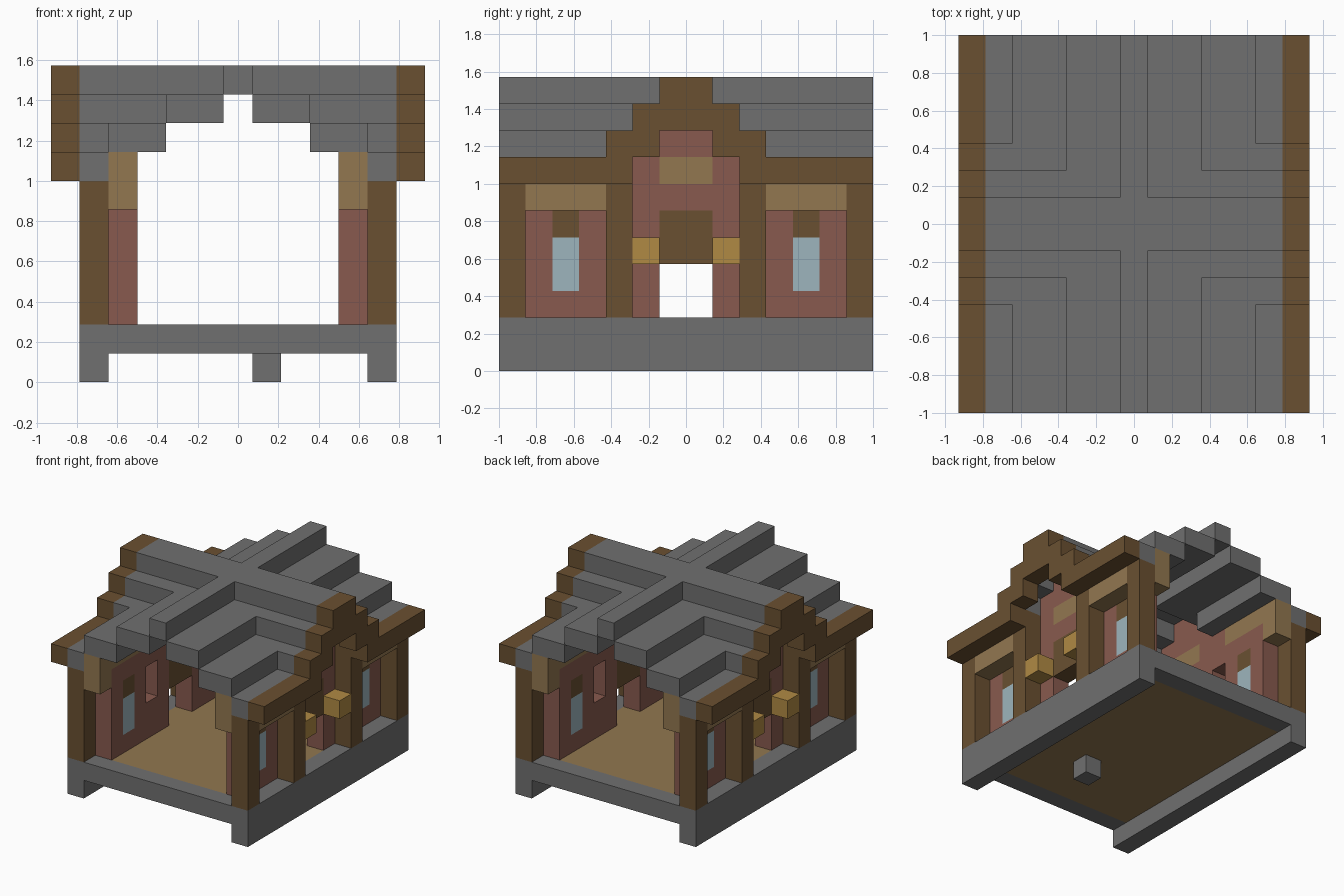
import bpy, bmesh
from mathutils import Matrix, Vector

cube = bpy.data.objects.get("Cube")
if cube:
    bpy.data.objects.remove(cube, do_unlink=True)

U = 1 / 7  # one block of the building grid


def material(name, hex_code):
    """Flat material from an sRGB hex colour."""
    srgb = [int(hex_code[i:i + 2], 16) / 255 for i in (0, 2, 4)]
    rgba = [((c + 0.055) / 1.055) ** 2.4 for c in srgb] + [1]
    mat = bpy.data.materials.new(name)
    mat.use_nodes = True
    mat.diffuse_color = rgba
    bsdf = mat.node_tree.nodes["Principled BSDF"]
    bsdf.inputs["Base Color"].default_value = rgba
    bsdf.inputs["Roughness"].default_value = 0.9
    return mat


stone = material("grey stone", "707070")
timber = material("dark timber", "6a5031")
plank = material("light plank", "927750")
clay = material("red clay", "885a4e")
glass = material("pale glass", "9db5bd")
lamp = material("lamp gold", "b08a44")


def part(name, mat, boxes, mirror="xy"):
    """Blocks given as (x range, y range, z range), mirrored on the named axes."""
    bm = bmesh.new()
    for ranges in boxes:
        lo, hi = (Vector(v) * U for v in zip(*ranges))
        for sx in (1, -1) if "x" in mirror else (1,):
            for sy in (1, -1) if "y" in mirror else (1,):
                mid = (lo + hi) / 2
                mid.x *= sx
                mid.y *= sy
                bmesh.ops.create_cube(bm, size=1, matrix=Matrix.Translation(mid)
                                      @ Matrix.Diagonal((*(hi - lo), 1)))
    mesh = bpy.data.meshes.new(name)
    bm.to_mesh(mesh)
    bm.free()
    mesh.materials.append(mat)
    obj = bpy.data.objects.new(name, mesh)
    bpy.context.collection.objects.link(obj)
    return obj


# Column ranges shared by several parts
WALL, PORCH, EAVE = (3.5, 4.5), (4.5, 5.5), (5.5, 6.5)
END, BAY, POST = (6, 7), (3, 6), (2, 3)

# Foundation and floor
part("foundation_side", stone, [(PORCH, (-7, 7), (0, 2))], "x")
part("foundation_end", stone, [((-4.5, 4.5), END, (1, 2))], "y")
part("floor", plank, [((-4.5, 4.5), (-6, 6), (1, 2))], "")
part("foundation_peg", stone, [((0.5, 1.5), (-3, -2), (0, 1))], "")

# Timber posts at the corners and beside the doors
part("corner_post", timber, [(PORCH, END, (2, 7))])
part("door_post", timber, [(PORCH, POST, (2, 8))])

# Side walls with window openings and a niche behind each door post
part("bay_wall", clay, [
    (WALL, (5, 6), (2, 7)),
    (WALL, (3, 4), (2, 7)),
    (WALL, (4, 5), (2, 3)),
    (WALL, (4, 5), (6, 7)),
    (WALL, POST, (2, 4)),
    (WALL, POST, (6, 8)),
])
part("door_wall", clay, [(WALL, (1, 2), (2, 9))])
part("door_gable_wall", clay, [
    (WALL, (-1, 1), (6, 7)),
    (WALL, (-1, 1), (8, 10)),
], "x")
part("door_header", timber, [(WALL, (-1, 1), (4, 6))], "x")
part("door_plaque", plank, [(WALL, (-1, 1), (7, 8))], "x")

# Windows, lintels, beams and lanterns
part("window_pane", glass, [(WALL, (4, 5), (3, 5))])
part("window_header", timber, [(WALL, (4, 5), (5, 6))])
part("window_lintel", plank, [(PORCH, BAY, (6, 7))])
part("wall_beam", plank, [(WALL, BAY, (7, 8))])
part("beam_bracket", plank, [(WALL, END, (6, 8))])
part("lantern", lamp, [(PORCH, (1, 2), (4, 5))])

# Stepped cross roof, one block thick
part("roof_ridge", stone, [((-0.5, 0.5), (-7, 7), (10, 11))], "")
part("roof_cross_ridge", stone, [((0.5, 5.5), (-1, 1), (10, 11))], "x")
part("roof_steps", stone, [
    ((0.5, 2.5), (1, 7), (9, 10)),
    ((2.5, 5.5), (1, 2), (9, 10)),
    ((2.5, 4.5), (2, 7), (8, 9)),
    (PORCH, POST, (8, 9)),
    (PORCH, (3, 7), (7, 8)),
])

# Timber gable trim along both eaves
part("gable_trim", timber, [
    (EAVE, (2, 7), (7, 8)),
    (EAVE, (1, 3), (8, 9)),
])
part("gable_peak", timber, [
    (EAVE, (-2, 2), (9, 10)),
    (EAVE, (-1, 1), (10, 11)),
], "x")
